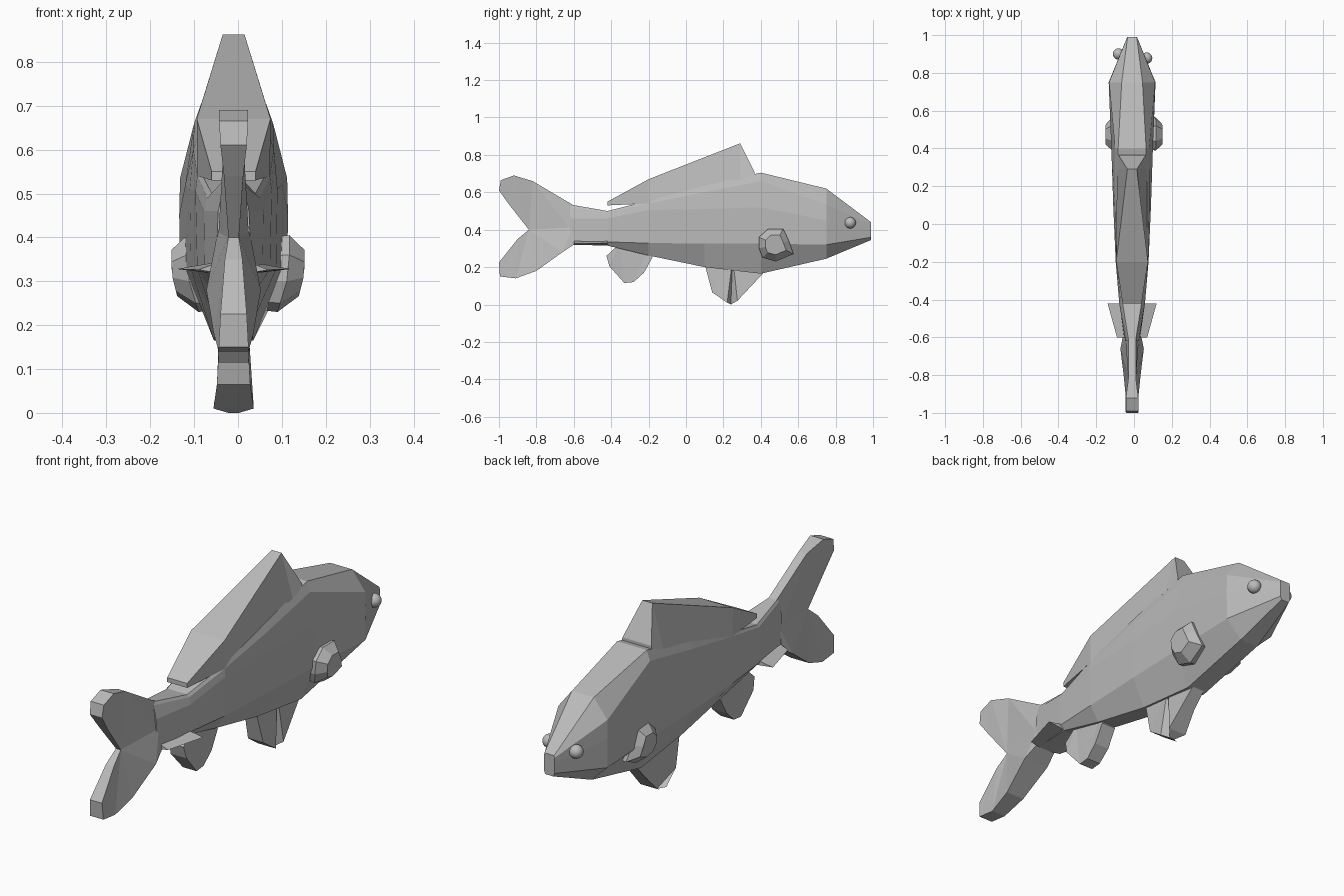
import bpy, bmesh
from mathutils import Vector

CX = -0.01  # body centre line

grey = bpy.data.materials.new("plain_grey")
grey.diffuse_color = (0.5, 0.5, 0.5, 1)


def finish(name, bm):
    bmesh.ops.recalc_face_normals(bm, faces=bm.faces)
    me = bpy.data.meshes.new(name)
    bm.to_mesh(me)
    bm.free()
    me.materials.append(grey)
    ob = bpy.data.objects.new(name, me)
    bpy.context.collection.objects.link(ob)
    return ob


def loft(name, sections):
    """Sections of (y, [(half width, z) from top to bottom]), mirrored in x."""
    bm = bmesh.new()
    rings = []
    for y, half in sections:
        pts = [(CX + w, y, z) for w, z in half] + [(CX - w, y, z) for w, z in reversed(half)]
        rings.append([bm.verts.new(p) for p in pts])
    n = len(rings[0])
    for a, b in zip(rings, rings[1:]):
        for i in range(n):
            j = (i + 1) % n
            bm.faces.new((a[i], a[j], b[j], b[i]))
    bm.faces.new(rings[0])
    bm.faces.new(rings[-1])
    return finish(name, bm)


def slab(name, outline):
    """Fin from a side outline of (y, z, half thickness)."""
    bm = bmesh.new()
    r = [bm.verts.new((CX + t, y, z)) for y, z, t in outline]
    l = [bm.verts.new((CX - t, y, z)) for y, z, t in outline]
    n = len(r)
    for i in range(n):
        j = (i + 1) % n
        bm.faces.new((r[i], r[j], l[j], l[i]))
    sides = [bm.faces.new(r), bm.faces.new(l)]
    bmesh.ops.triangulate(bm, faces=sides)
    return finish(name, bm)


# body from nose to tail root
loft("body", [
    (0.99, [(0.024, 0.44), (0.026, 0.43), (0.026, 0.40), (0.026, 0.36), (0.02, 0.345)]),
    (0.75, [(0.055, 0.62), (0.122, 0.535), (0.124, 0.45), (0.122, 0.32), (0.045, 0.245)]),
    (0.40, [(0.074, 0.705), (0.09, 0.66), (0.11, 0.52), (0.108, 0.325), (0.045, 0.165)]),
    (0.10, [(0.08, 0.635), (0.092, 0.60), (0.10, 0.51), (0.097, 0.327), (0.04, 0.20)]),
    (-0.20, [(0.078, 0.555), (0.083, 0.54), (0.087, 0.505), (0.083, 0.328), (0.04, 0.262)]),
    (-0.42, [(0.05, 0.50), (0.06, 0.49), (0.068, 0.46), (0.066, 0.335), (0.045, 0.315)]),
    (-0.62, [(0.018, 0.535), (0.022, 0.52), (0.035, 0.46), (0.04, 0.34), (0.035, 0.32)]),
])

# wedge shaped back fin
loft("dorsal_fin", [
    (0.365, [(0.072, 0.71), (0.076, 0.69)]),
    (0.29, [(0.025, 0.862), (0.08, 0.67)]),
    (-0.20, [(0.084, 0.67), (0.083, 0.54)]),
    (-0.42, [(0.05, 0.55), (0.05, 0.53)]),
])

# tail
slab("tail_upper_lobe", [
    (-0.60, 0.53, 0.02), (-0.82, 0.66, 0.02), (-0.92, 0.69, 0.033), (-0.99, 0.665, 0.033),
    (-1.0, 0.61, 0.03), (-0.95, 0.54, 0.022), (-0.84, 0.40, 0.012), (-0.60, 0.38, 0.036)])
slab("tail_lower_lobe", [
    (-0.60, 0.42, 0.035), (-0.84, 0.40, 0.012), (-0.90, 0.35, 0.02), (-1.0, 0.225, 0.03),
    (-0.995, 0.15, 0.034), (-0.91, 0.14, 0.034), (-0.80, 0.18, 0.045), (-0.66, 0.28, 0.062),
    (-0.60, 0.32, 0.05)])

# flat flange under the tail root
loft("tail_flange", [
    (-0.42, [(0.03, 0.345), (0.13, 0.328), (0.03, 0.316)]),
    (-0.60, [(0.03, 0.345), (0.08, 0.326), (0.03, 0.318)]),
])

# lower fins
slab("anal_fin", [
    (-0.36, 0.32, 0.03), (-0.425, 0.26, 0.035), (-0.41, 0.205, 0.04), (-0.33, 0.115, 0.034),
    (-0.28, 0.12, 0.034), (-0.225, 0.17, 0.036), (-0.18, 0.25, 0.035), (-0.2, 0.30, 0.03)])
slab("pelvic_fin", [
    (0.10, 0.215, 0.03), (0.14, 0.065, 0.038), (0.22, 0.01, 0.046), (0.24, 0.0, 0.012),
    (0.275, 0.02, 0.045), (0.35, 0.10, 0.03), (0.42, 0.175, 0.03), (0.25, 0.25, 0.03)])

# side fins: faceted pads with a smaller outer face
pad = [(0.39, 0.30), (0.39, 0.36), (0.44, 0.405), (0.52, 0.405), (0.55, 0.34), (0.575, 0.27), (0.48, 0.23), (0.41, 0.25)]
for side, label in ((1, "right"), (-1, "left")):
    bm = bmesh.new()
    rings = []
    for scale, inset in ((0.95, 0.075), (1.0, 0.035), (0.6, 0.0)):
        ring = []
        for y, z in pad:
            lean = 0.30 * max(0, 0.32 - z) if inset else 0.15 * max(0, 0.32 - z)
            x = side * (0.152 - inset - lean)
            ring.append(bm.verts.new((x, 0.475 + (y - 0.475) * scale, 0.32 + (z - 0.32) * scale)))
        rings.append(ring)
    for a, b in zip(rings, rings[1:]):
        for i in range(len(pad)):
            j = (i + 1) % len(pad)
            bm.faces.new((a[i], a[j], b[j], b[i]))
    bm.faces.new(rings[0])
    bm.faces.new(rings[-1])
    finish(label + "_side_fin", bm)

# eyes
for label, x, y in (("right", 0.067, 0.878), ("left", -0.082, 0.90)):
    bm = bmesh.new()
    bmesh.ops.create_uvsphere(bm, u_segments=20, v_segments=12, radius=0.03)
    bmesh.ops.translate(bm, verts=bm.verts, vec=Vector((x, y, 0.437)))
    for f in bm.faces:
        f.smooth = True
    finish(label + "_eye", bm)
